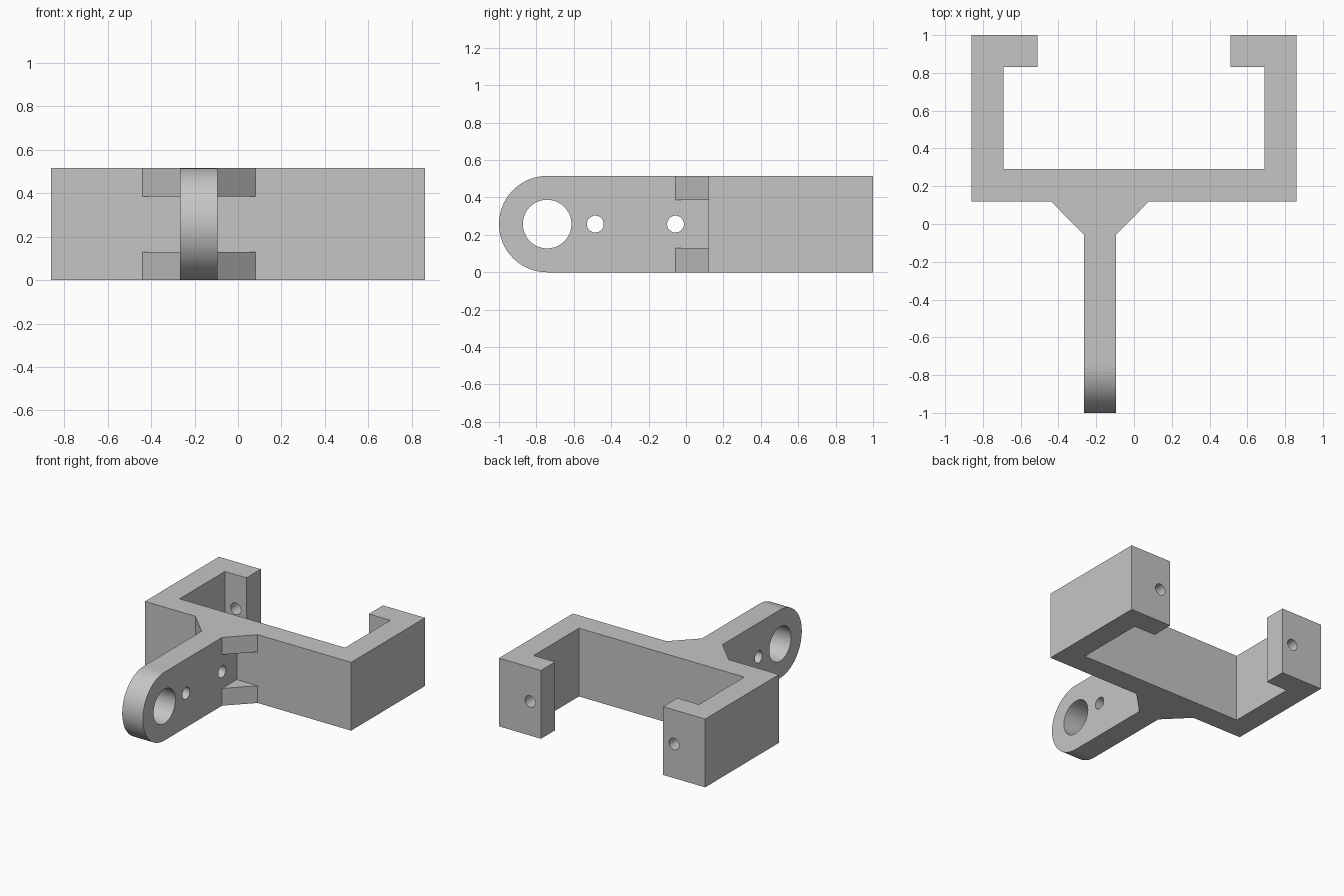
import bpy, bmesh, math
from mathutils import Vector

cube = bpy.data.objects.get("Cube")
if cube:
    bpy.data.objects.remove(cube, do_unlink=True)

HEIGHT = 0.515
MID = HEIGHT / 2
ARM_X = -0.18        # centre of the arm
ARM_HALF = 0.086     # half its thickness
GUSSET = 0.13        # gusset plate height

grey = bpy.data.materials.new("plain grey")
grey.use_nodes = True
colour = (0.56, 0.56, 0.56, 1)
grey.diffuse_color = colour
grey.node_tree.nodes["Principled BSDF"].inputs["Base Color"].default_value = colour


def prism(name, points, offset):
    """Extrude a closed outline along an offset vector."""
    bm = bmesh.new()
    face = bm.faces.new([bm.verts.new(p) for p in points])
    result = bmesh.ops.extrude_face_region(bm, geom=[face])
    moved = [g for g in result["geom"] if isinstance(g, bmesh.types.BMVert)]
    bmesh.ops.translate(bm, verts=moved, vec=Vector(offset))
    bmesh.ops.recalc_face_normals(bm, faces=bm.faces)
    mesh = bpy.data.meshes.new(name)
    bm.to_mesh(mesh)
    bm.free()
    mesh.materials.append(grey)
    obj = bpy.data.objects.new(name, mesh)
    bpy.context.collection.objects.link(obj)
    return obj


def combine(target, other, operation):
    """Apply a boolean and discard the helper."""
    mod = target.modifiers.new(operation, "BOOLEAN")
    mod.operation = operation
    mod.solver = "EXACT"
    mod.object = other
    bpy.context.view_layer.objects.active = target
    bpy.ops.object.modifier_apply(modifier=mod.name)
    bpy.data.objects.remove(other, do_unlink=True)


def circle(radius, count=48):
    return [(radius * math.cos(math.tau * i / count),
             radius * math.sin(math.tau * i / count)) for i in range(count)]


# Open frame with two inward lips, mirrored from one half
half = [(0.86, 0.12), (0.86, 1), (0.51, 1), (0.51, 0.83), (0.69, 0.83), (0.69, 0.29)]
outline = half + [(-x, y) for x, y in reversed(half)]
bracket = prism("mounting_bracket", [(x, y, 0) for x, y in outline], (0, 0, HEIGHT))

# Arm with a rounded end, running into the frame
steps = 48
side = [(0.2, 0), (0.2, HEIGHT)]
for i in range(steps + 1):
    a = math.pi / 2 + math.pi * i / steps
    side.append((-1 + MID + MID * math.cos(a), MID + MID * math.sin(a)))
arm = prism("arm", [(ARM_X - ARM_HALF, y, z) for y, z in side], (2 * ARM_HALF, 0, 0))
combine(bracket, arm, "UNION")

# Upper and lower gusset plates
right = [(ARM_HALF, -0.055), (0.26, 0.12), (0.26, 0.2)]
plate = right + [(-x, y) for x, y in reversed(right)]
for z in (0, HEIGHT - GUSSET):
    gusset = prism("gusset", [(ARM_X + x, y, z) for x, y in plate], (0, 0, GUSSET))
    combine(bracket, gusset, "UNION")

# Pivot hole and two pin holes across the arm
for y, radius in ((-1 + MID, 0.13), (-0.485, 0.045), (-0.056, 0.045)):
    ring = [(ARM_X - 0.15, y + u, MID + v) for u, v in circle(radius)]
    combine(bracket, prism("hole_cutter", ring, (0.3, 0, 0)), "DIFFERENCE")

# Screw holes through the lips
for x in (-0.6, 0.6):
    ring = [(x + u, 0.75, MID + v) for u, v in circle(0.043)]
    combine(bracket, prism("hole_cutter", ring, (0, 0.4, 0)), "DIFFERENCE")

# Merge flat seams, then shade the curved parts smooth
bm = bmesh.new()
bm.from_mesh(bracket.data)
bmesh.ops.remove_doubles(bm, verts=bm.verts, dist=0.0001)
bmesh.ops.dissolve_limit(bm, angle_limit=0.01, verts=bm.verts, edges=bm.edges)
bm.to_mesh(bracket.data)
bm.free()

bpy.ops.object.select_all(action="DESELECT")
bracket.select_set(True)
bpy.context.view_layer.objects.active = bracket
bpy.ops.object.shade_smooth_by_angle(angle=math.radians(30))
